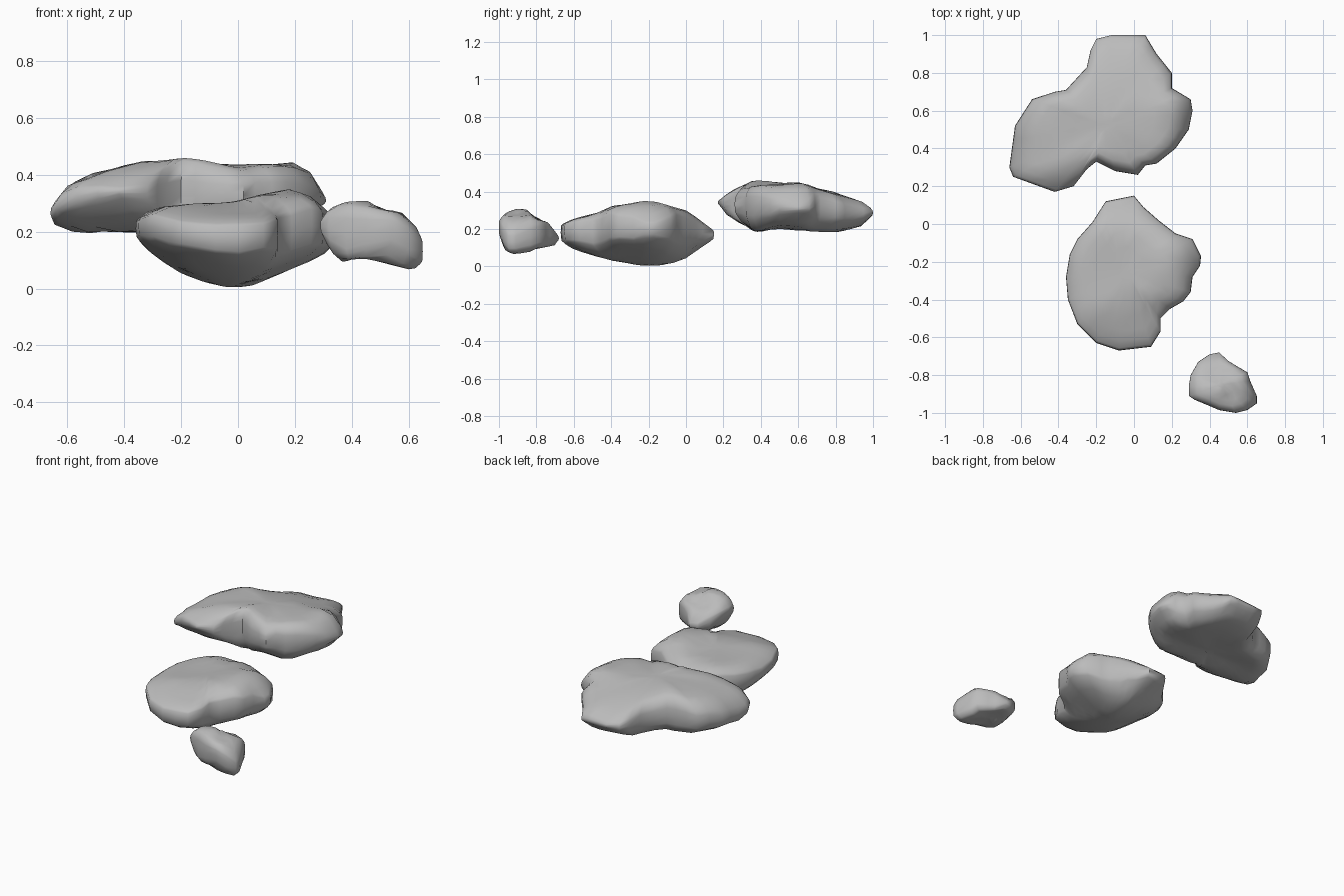
import bpy, bmesh, math
from mathutils import Vector

if "Cube" in bpy.data.objects:
    bpy.data.objects.remove(bpy.data.objects["Cube"])

stone = bpy.data.materials.new("grey stone")
stone.diffuse_color = (0.5, 0.5, 0.5, 1)
stone.use_nodes = True
stone.node_tree.nodes["Principled BSDF"].inputs["Base Color"].default_value = stone.diffuse_color


def lerp_curve(points, u):
    """Piecewise linear height read along one axis."""
    if u <= points[0][0]:
        return points[0][1]
    for (a, za), (b, zb) in zip(points, points[1:]):
        if u <= b:
            return za + (zb - za) * (u - a) / (b - a)
    return points[-1][1]


# Rim cross-section: (fraction of outline, share of height above or below the rim)
RINGS = [(0.12, 1), (0.35, 1), (0.56, 1), (0.75, 1), (0.88, 0.94)]


def rock(name, centre, outline, top_x, top_y, low_x, low_y, blunt, keel, rough):
    """blunt: how upright the rim is; keel: how much the underside tapers at corners."""
    c = Vector(centre)
    # Even out the outline by splitting long edges
    pts = []
    for p, q in zip(outline, outline[1:] + outline[:1]):
        p, q = Vector(p), Vector(q)
        n = max(1, round((q - p).length / 0.07))
        pts += [p.lerp(q, i / n) for i in range(n)]
    floor = min(z for _, z in low_x)

    def heights(x, y):
        hi = min(lerp_curve(top_x, x), lerp_curve(top_y, y))
        lx, ly = lerp_curve(low_x, x), lerp_curve(low_y, y)
        lo = max(lx, ly) + keel * max(0, min(lx, ly) - floor)
        return hi, min(lo, hi - 0.04)

    bm = bmesh.new()

    def point(p, s, share, side):
        q = c.lerp(p, s)
        hi, lo = heights(q.x, q.y)
        mid = (hi + lo) / 2
        z = mid + ((hi if side > 0 else lo) - mid) * share
        bump = math.sin(q.x * 17 + side) * math.sin(q.y * 15 + q.x * 6) * rough
        return bm.verts.new((q.x, q.y, max(0, z + bump * share)))

    half = RINGS + [(0.965, 0.4 + 0.6 * blunt)]
    levels = [(s, f, 1) for s, f in half] + [(0.995, blunt, 1), (1, 0, 1), (0.99, blunt, -1)]
    levels += [(s * 0.985, f, -1) for s, f in reversed(half)]
    rings = [[point(p, *lv) for p in pts] for lv in levels]
    n = len(pts)
    for a, b in zip(rings, rings[1:]):
        for i in range(n):
            j = (i + 1) % n
            bm.faces.new((a[i], b[i], b[j], a[j]))
    bm.faces.new(rings[0])
    bm.faces.new(rings[-1])
    bmesh.ops.recalc_face_normals(bm, faces=bm.faces)
    mesh = bpy.data.meshes.new(name)
    bm.to_mesh(mesh)
    bm.free()
    obj = bpy.data.objects.new(name, mesh)
    bpy.context.collection.objects.link(obj)
    mesh.materials.append(stone)
    bpy.ops.object.select_all(action='DESELECT')
    obj.select_set(True)
    bpy.context.view_layer.objects.active = obj
    bpy.ops.object.shade_smooth_by_angle(angle=math.radians(60))
    return obj


# Large slab at the back
rock("back_rock", (-0.15, 0.52),
     [(-.2, .98), (-.12, 1), (.06, 1), (.12, .9), (.2, .8), (.2, .72), (.3, .66), (.31, .6),
      (.29, .5), (.22, .4), (.12, .32), (.06, .31), (.02, .26), (-.1, .28), (-.2, .33),
      (-.25, .29), (-.32, .2), (-.42, .17), (-.64, .25), (-.66, .3), (-.63, .52),
      (-.54, .66), (-.42, .7), (-.36, .71), (-.25, .83), (-.23, .92)],
     [(-.66, .3), (-.61, .365), (-.45, .42), (-.31, .45), (-.2, .455), (0, .43), (.2, .44),
      (.27, .4), (.31, .33)],
     [(.17, .36), (.35, .455), (.6, .445), (.8, .39), (.98, .33), (1, .31)],
     [(-.66, .18), (-.4, .2), (-.1, .185), (.1, .185), (.25, .23), (.31, .28)],
     [(.17, .32), (.22, .27), (.37, .185), (.5, .205), (.6, .195), (.8, .18), (.95, .22), (1, .26)],
     blunt=0.45, keel=0.3, rough=0.007)

# Keeled rock in the middle
rock("middle_rock", (-0.04, -0.26),
     [(-.15, .12), (0, .15), (.05, .09), (.13, .02), (.22, -.05), (.31, -.08), (.355, -.17),
      (.35, -.22), (.31, -.28), (.3, -.36), (.26, -.41), (.19, -.45), (.14, -.5), (.14, -.57),
      (.09, -.65), (-.08, -.67), (-.2, -.63), (-.3, -.53), (-.35, -.4), (-.36, -.28),
      (-.34, -.16), (-.3, -.08), (-.22, .01)],
     [(-.36, .25), (-.33, .27), (-.25, .29), (0, .305), (.15, .35), (.2, .345), (.28, .31),
      (.355, .24)],
     [(-.67, .24), (-.63, .25), (-.45, .29), (-.4, .32), (-.2, .355), (0, .3), (.1, .23), (.15, .2)],
     [(-.36, .16), (-.34, .14), (-.2, .05), (-.08, .01), (0, 0), (.05, .01), (.2, .075),
      (.32, .12), (.355, .16)],
     [(-.67, .11), (-.45, .04), (-.2, 0), (-.1, .005), (0, .04), (.03, .08), (.12, .12), (.15, .14)],
     blunt=0.65, keel=0.8, rough=0.003)

# Small boulder at the front right
rock("front_rock", (0.46, -0.85),
     [(.45, -.68), (.5, -.725), (.54, -.75), (.6, -.785), (.615, -.83), (.65, -.91),
      (.65, -.95), (.6, -.985), (.54, -1), (.45, -.985), (.38, -.955), (.32, -.93),
      (.29, -.91), (.29, -.86), (.3, -.8), (.34, -.73), (.4, -.69)],
     [(.29, .25), (.32, .28), (.38, .3), (.46, .305), (.5, .28), (.57, .27), (.63, .22), (.65, .19)],
     [(-1, .27), (-.98, .28), (-.9, .305), (-.85, .3), (-.8, .25), (-.74, .24), (-.68, .17)],
     [(.29, .19), (.33, .13), (.37, .095), (.42, .11), (.5, .09), (.6, .065), (.65, .07)],
     [(-1, .14), (-.96, .065), (-.85, .07), (-.8, .095), (-.7, .1), (-.68, .13)],
     blunt=0.55, keel=0.3, rough=0.005)
